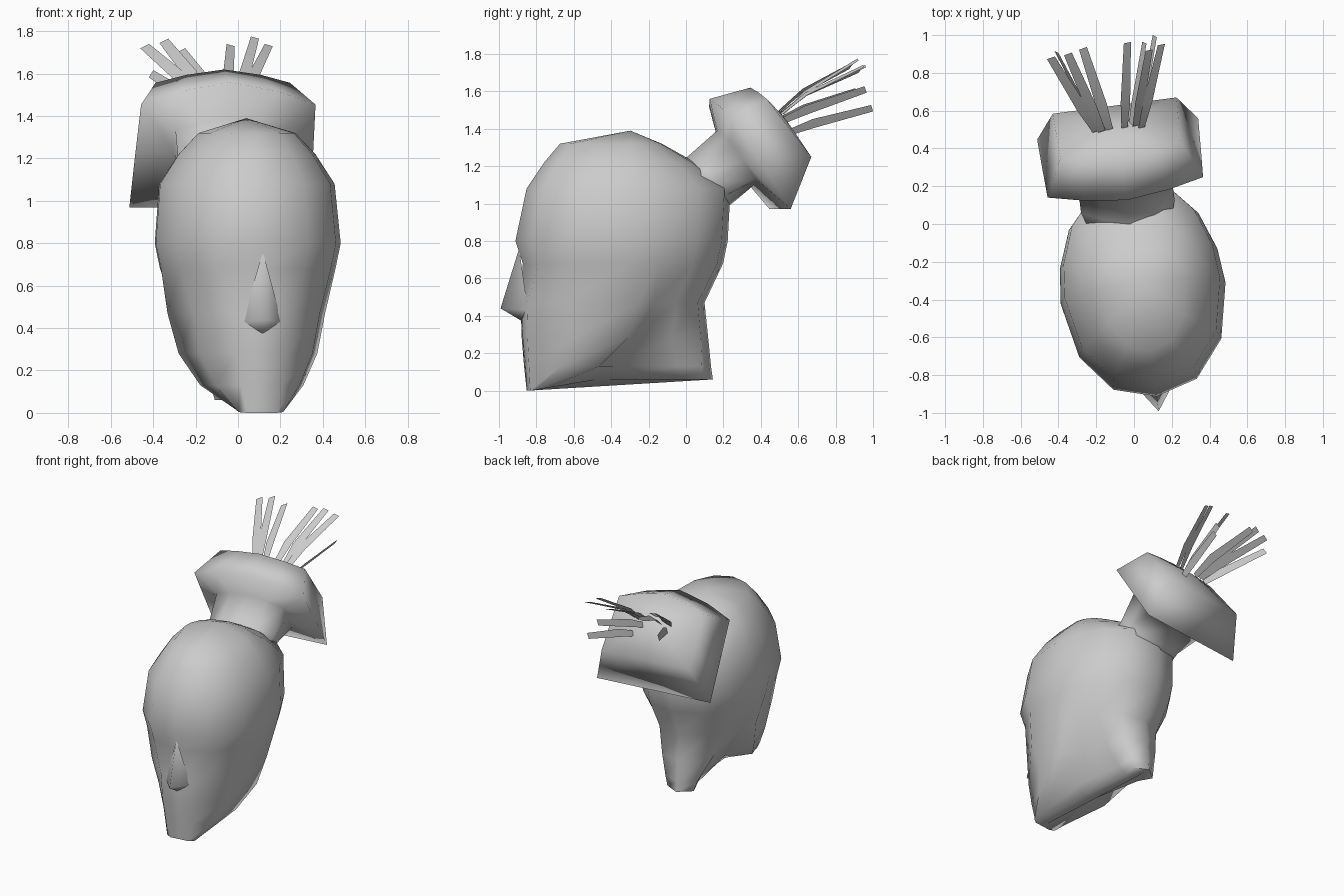
import bpy, math
from mathutils import Vector, Matrix

if "Cube" in bpy.data.objects:
    bpy.data.objects.remove(bpy.data.objects["Cube"])

YAW = Matrix.Rotation(math.radians(7.5), 4, 'Z')  # the head is turned slightly


def make(name, verts, faces, turn=True, angle=55):
    me = bpy.data.meshes.new(name)
    me.from_pydata([tuple(v) for v in verts], [], faces)
    if turn:
        me.transform(YAW)
    ob = bpy.data.objects.new(name, me)
    bpy.context.collection.objects.link(ob)
    bpy.ops.object.select_all(action='DESELECT')
    ob.select_set(True)
    bpy.context.view_layer.objects.active = ob
    bpy.ops.object.mode_set(mode='EDIT')
    bpy.ops.mesh.select_all(action='SELECT')
    bpy.ops.mesh.normals_make_consistent(inside=False)
    bpy.ops.object.mode_set(mode='OBJECT')
    bpy.ops.object.shade_smooth_by_angle(angle=math.radians(angle))
    return ob


def mirror(half):
    return half + [(-x, y, z) for x, y, z in half[-2:0:-1]]


def loft(name, rings, start=None, end=None, angle=55):
    n = len(rings[0])
    verts = [v for r in rings for v in r]
    faces = [(i * n + k, i * n + (k + 1) % n, (i + 1) * n + (k + 1) % n, (i + 1) * n + k)
             for i in range(len(rings) - 1) for k in range(n)]
    for pole, base in ((start, 0), (end, (len(rings) - 1) * n)):
        if pole:
            verts.append(pole)
            p = len(verts) - 1
            faces += [(base + k, base + (k + 1) % n, p) for k in range(n)]
        else:
            faces.append(tuple(range(base, base + n)))
    return make(name, verts, faces, angle=angle)


# Head: jaw and neck sections drawn by hand, skull sections as ovals
lower = [
    (0.00, [(0, -.85), (.07, -.85), (.105, -.83), (.11, -.76), (.03, -.48), (.06, -.02), (.10, .08), (0, .145)]),
    (0.13, [(0, -.865), (.10, -.86), (.20, -.70), (.245, -.50), (.09, -.40), (.09, -.06), (.12, .07), (0, .135)]),
    (0.28, [(0, -.88), (.12, -.87), (.27, -.64), (.33, -.36), (.18, -.30), (.17, -.10), (.15, .06), (0, .12)]),
    (0.47, [(0, -.89), (.13, -.875), (.30, -.68), (.375, -.30), (.32, -.22), (.27, -.09), (.18, .04), (0, .10)]),
]
rings = []
for z, pts in lower:
    lift = 0.06 if z == 0 else 0
    rings.append(mirror([(x, y, z + lift * min(1, (y + .85) / .35)) for x, y in pts]))
# z, front, back, half width, centre
angles = [math.radians(a) for a in (0, 28, 58, 90, 108, 130, 154, 180)]
for z, f, b, w, c in [(.68, -.88, .20, .415, -.37), (.80, -.92, .225, .44, -.37),
                      (1.08, -.86, .24, .415, -.34), (1.22, -.765, .05, .325, -.33),
                      (1.32, -.68, -.13, .23, -.32)]:
    half = []
    for k, a in enumerate(angles):
        s, co = abs(math.sin(a)) ** .9, math.cos(a)
        half.append((w * s if 0 < k < 7 else 0, c - co * ((c - f) if co > 0 else (b - c)), z))
    rings.append(mirror(half))
loft("head", rings, end=(0, -.30, 1.39), angle=80)

# Nose
make("nose", [(0, -.90, .76), (.095, -.865, .43), (0, -1.0, .44), (-.095, -.865, .43), (0, -.89, .375)],
     [(0, 1, 2), (0, 2, 3), (1, 4, 2), (2, 4, 3)], angle=110)


# Hair bun: sections tilted back, each given by its top, bottom and widths
def section(top, bottom, w, wb, tc, tb=1.0):
    def at(x, t):
        return (x - .02, top[0] + (bottom[0] - top[0]) * t, top[1] + (bottom[1] - top[1]) * t)
    half = [at(0, 0), at(w * .55, tc * .4), at(w, tc), at((w + wb) / 2, .55), at(wb, tb), at(0, 1)]
    return half + [(-.04 - x, y, z) for x, y, z in half[-2:0:-1]]


loft("hair_bun", [
    section((-.10, 1.18), (.10, .90), .20, .20, .25, .85),
    section((.01, 1.25), (.25, 1.0), .25, .20, .35, .8),
    section((.17, 1.39), (.37, 1.10), .25, .25, .2, .9),
    section((.13, 1.56), (.51, .97), .415, .43, .18),
    section((.35, 1.62), (.635, 1.25), .32, .33, .17),
], end=(-.02, .535, 1.46), angle=120)

# Loose strands: bent flat ribbons from the bun, root, tip and width direction
flat, wide = Vector((.021, .004, -.006)), Vector((.023, .008, .012))
steep = Vector((.012, -.006, .019))
strands = [
    ((-.20, .49, 1.48), (-.44, .88, 1.73), wide), ((-.17, .49, 1.49), (-.35, .90, 1.755), wide),
    ((-.13, .50, 1.48), (-.27, .93, 1.71), wide), ((-.05, .51, 1.48), (-.035, .96, 1.735), flat),
    ((.01, .52, 1.48), (.08, .92, 1.77), flat), ((.04, .51, 1.48), (.145, .95, 1.735), flat),
    ((-.20, .51, 1.45), (-.41, .91, 1.60), steep), ((-.02, .51, 1.44), (.055, .96, 1.61), steep),
    ((.03, .55, 1.38), (.11, .995, 1.51), steep),
]
verts, faces = [], []
for root, tip, side in strands:
    root, tip = Vector(root), Vector(tip)
    bend = root.lerp(tip, .3) + Vector((0, 0, .01 if side is steep else .03))
    i = len(verts)
    for p, s in ((root, .8), (bend, 1.2), (tip, .9)):
        verts += [p - side * s, p + side * s]
    faces += [(i, i + 1, i + 3, i + 2), (i + 2, i + 3, i + 5, i + 4)]
make("hair_strands", verts, faces, turn=False)
